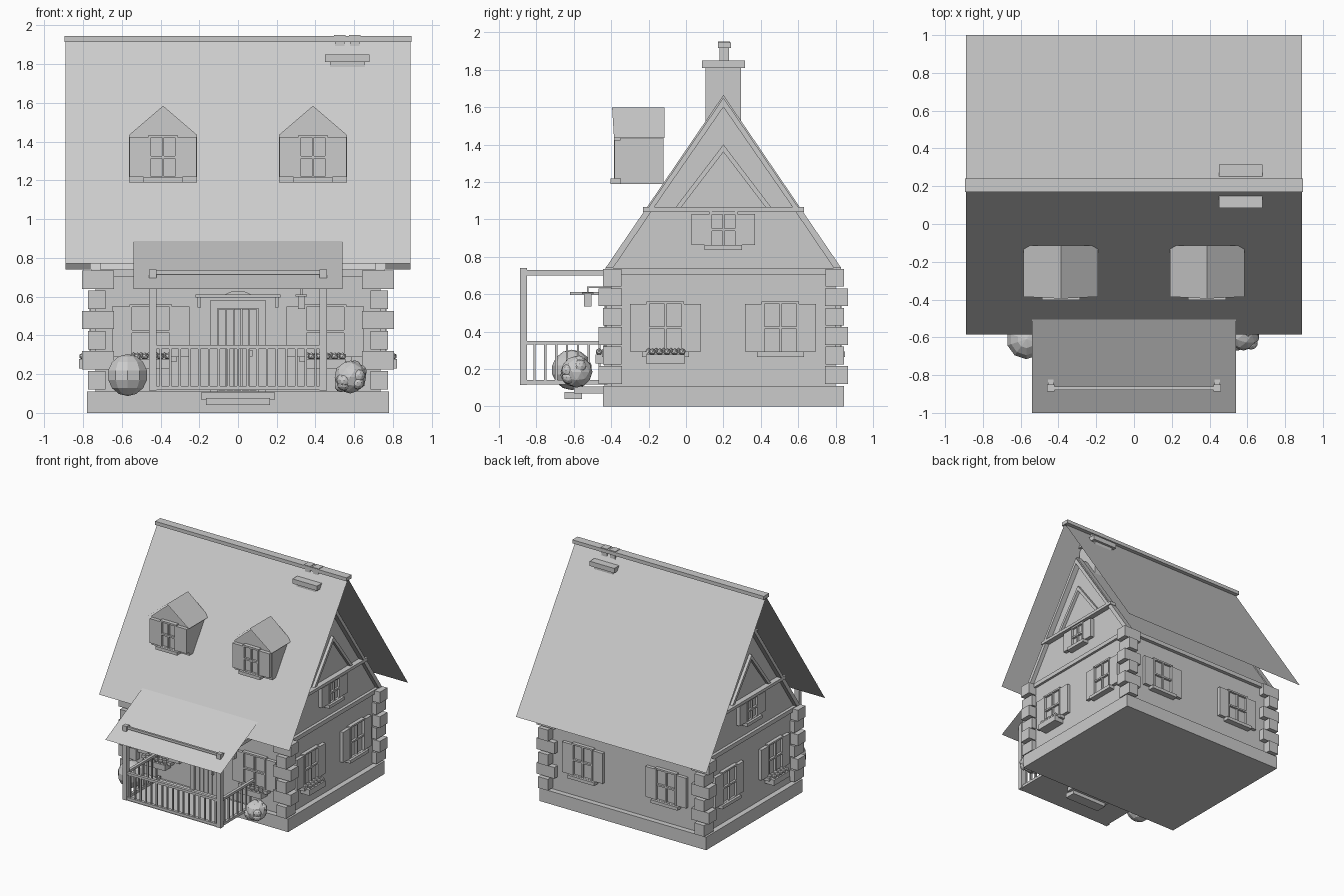
import bpy, bmesh, random
from math import pi
from mathutils import Matrix, Vector

if "Cube" in bpy.data.objects:
    bpy.data.objects.remove(bpy.data.objects["Cube"])

random.seed(4)
I = Matrix.Identity(4)


def finish(name, bm, M=I):
    me = bpy.data.meshes.new(name)
    bm.transform(M)
    bm.to_mesh(me)
    bm.free()
    ob = bpy.data.objects.new(name, me)
    bpy.context.collection.objects.link(ob)
    return ob


def boxes(name, items, M=I):
    """One object made of boxes (x0, x1, y0, y1, z0, z1)."""
    bm = bmesh.new()
    for x0, x1, y0, y1, z0, z1 in items:
        m = Matrix.Translation(((x0 + x1) / 2, (y0 + y1) / 2, (z0 + z1) / 2)) @ \
            Matrix.Diagonal((x1 - x0, y1 - y0, z1 - z0, 1))
        bmesh.ops.create_cube(bm, size=1, matrix=m)
    return finish(name, bm, M)


def sheet(name, quads):
    """Thin one-sided panels."""
    bm = bmesh.new()
    for q in quads:
        bm.faces.new([bm.verts.new(p) for p in q])
    bmesh.ops.remove_doubles(bm, verts=bm.verts[:], dist=1e-4)
    return finish(name, bm)


def prism(name, pts, a, b, axis='x'):
    """Extrude a profile (h, z) along an axis from a to b."""
    bm = bmesh.new()
    co = lambda h, z: (a, h, z) if axis == 'x' else (h, a, z)
    f = bm.faces.new([bm.verts.new(co(*p)) for p in pts])
    r = bmesh.ops.extrude_face_region(bm, geom=[f])
    d = Vector((b - a, 0, 0)) if axis == 'x' else Vector((0, b - a, 0))
    bmesh.ops.translate(bm, verts=[v for v in r['geom'] if isinstance(v, bmesh.types.BMVert)], vec=d)
    bmesh.ops.recalc_face_normals(bm, faces=bm.faces[:])
    return finish(name, bm)


def blobs(name, items, sub=1, M=I):
    bm = bmesh.new()
    for x, y, z, r in items:
        bmesh.ops.create_icosphere(bm, subdivisions=sub, radius=r, matrix=Matrix.Translation((x, y, z)))
    return finish(name, bm, M)


def place(x, y, ang):
    return Matrix.Translation((x, y, 0)) @ Matrix.Rotation(ang, 4, 'Z')


def window(name, M, z0, z1, w=0.2, s=0.09, flowers=False):
    """Framed window with shutters and sill, facing local -y."""
    h, t = w / 2, 0.014
    zm = (z0 + z1) / 2
    parts = [(-h, h, -0.012, 0.01, z0, z1)]
    for k in (-1, 1):
        for x0, x1, d in ((h - t, h, -0.032), (h, h + s, -0.028)):
            a, b = sorted((k * x0, k * x1))
            parts.append((a, b, d, 0.01, z0 + 0.012 * (d > -0.03), z1 - 0.012 * (d > -0.03)))
    for z in (z0, zm - t / 2, z1 - t):
        parts.append((-h + t, h - t, -0.03, 0, z, z + t))
    parts.append((-0.006, 0.006, -0.028, 0, z0 + t, z1 - t))
    parts.append((-h - 0.025, h + 0.025, -0.05, 0.01, z0 - 0.015, z0 + 0.012))
    boxes(name, parts, M)
    if flowers:
        boxes(name + "_planter", [(-0.105, 0.105, -0.085, 0, z0 - 0.05, z0 - 0.002)], M)
        blobs(name + "_flowers", [(-0.09 + 0.02 * i, -0.05 + 0.015 * (-1) ** i, z0 + 0.012, 0.02)
                                  for i in range(10)], 1, M)


# Foundation, walls and top plate
boxes("foundation", [(-0.78, 0.78, -0.445, 0.845, 0, 0.11)])
boxes("walls", [(-0.735, 0.735, -0.40, 0.80, 0.1, 0.74)])
boxes("wall_plate", [(-0.755, 0.755, -0.43, 0.83, 0.705, 0.74)])
prism("gable_attic", [(-0.42, 0.74), (0.82, 0.74), (0.2, 1.655)], -0.73, 0.73)

# Corner stones, alternating long side
stones = []
for i in range(6):
    z = 0.12 + 0.104 * i
    ox, lx, oy, ly = (0.805, 0.165, 0.645, 0.10) if i % 2 else (0.775, 0.09, 0.667, 0.125)
    for k in (-1, 1):
        for j in (-1, 1):
            xs, ys = sorted((k * ox, k * (ox - lx))), sorted((j * oy, j * (oy - ly)))
            stones.append((*xs, ys[0] + 0.2, ys[1] + 0.2, z, z + 0.095))
boxes("corner_stones", stones)

# Gable trim: barge boards, cross band and inner triangle
for k, side in ((-1, "left"), (1, "right")):
    for j, end in ((-1, "front"), (1, "back")):
        Y = lambda d: 0.2 + j * d
        prism(f"barge_board_{side}_{end}", [(Y(0.63), 0.74), (Y(0.59), 0.74), (Y(0), 1.61), (Y(0), 1.665)],
              k * 0.71, k * 0.765)
        prism(f"gable_inner_trim_{side}_{end}", [(Y(0.255), 1.065), (Y(0.225), 1.065), (Y(0), 1.36), (Y(0), 1.40)],
              k * 0.72, k * 0.755)
        prism(f"gable_upper_trim_{side}_{end}", [(Y(0.40), 1.065), (Y(0.37), 1.065), (Y(0), 1.60), (Y(0), 1.65)],
              k * 0.72, k * 0.775)
    boxes(f"gable_band_{side}", [(min(k * .72, k * .775), max(k * .72, k * .775), -0.23, 0.63, 1.04, 1.065)])

# Windows on all sides
for k, side in ((-1, "left"), (1, "right")):
    M = lambda y: place(k * 0.735, y, k * pi / 2)
    window(f"window_{side}_front", M(-0.11), 0.28, 0.56, flowers=True)
    window(f"window_{side}_back", M(0.505), 0.28, 0.56)
    window(f"window_{side}_gable", M(0.2), 0.85, 1.04, 0.15, 0.095)
    window(f"window_front_{side}", place(k * 0.45, -0.40, 0), 0.28, 0.56, 0.22, flowers=True)
    window(f"window_back_{side}", place(k * 0.39, 0.80, pi), 0.28, 0.56)

# Main roof panels and ridge cap
X, R = 0.89, (0.2, 1.925)
sheet("main_roof", [[(-X, -0.585, 0.77), (X, -0.585, 0.77), (X, *R), (-X, *R)],
                    [(X, 1.0, 0.74), (-X, 1.0, 0.74), (-X, *R), (X, *R)]])
boxes("ridge_cap", [(-0.895, 0.895, 0.17, 0.24, 1.915, 1.945)])

# Chimney with two pots
boxes("chimney", [(0.475, 0.655, 0.105, 0.295, 1.5, 1.81), (0.45, 0.68, 0.085, 0.315, 1.81, 1.85)])
boxes("chimney_pots", [b for x in (0.525, 0.603) for b in (
    (x - 0.024, x + 0.024, 0.178, 0.23, 1.85, 1.93), (x - 0.03, x + 0.03, 0.172, 0.236, 1.925, 1.95))])

# Dormers
for k, side in ((-1, "left"), (1, "right")):
    c = k * 0.387
    prism(f"dormer_{side}", [(c - 0.175, 1.19), (c + 0.175, 1.19), (c + 0.175, 1.435), (c, 1.585), (c - 0.175, 1.435)],
          -0.35, -0.12, 'y')
    sheet(f"dormer_roof_{side}", [
        [(c - 0.197, -0.385, 1.435), (c, -0.395, 1.597), (c, -0.115, 1.597), (c - 0.197, -0.115, 1.435)][::-1],
        [(c + 0.197, -0.385, 1.435), (c, -0.395, 1.597), (c, -0.115, 1.597), (c + 0.197, -0.115, 1.435)]])
    window(f"dormer_window_{side}", place(c, -0.353, 0), 1.205, 1.435, 0.15, 0.098)

# Porch roof, floor, posts and beams
sheet("porch_roof", [[(-0.54, -1.0, 0.64), (0.54, -1.0, 0.64), (0.54, -0.5, 0.89), (-0.54, -0.5, 0.89)]])
sheet("porch_floor", [[(-0.44, -0.885, 0.115), (0.44, -0.885, 0.115), (0.44, -0.42, 0.115), (-0.44, -0.42, 0.115)]])
boxes("porch_posts", [(k * 0.44 - 0.02, k * 0.44 + 0.02, -0.888, -0.85, 0.115, 0.74) for k in (-1, 1)])
boxes("porch_beams", [(-0.43, 0.43, -0.878, -0.86, 0.715, 0.735)] +
      [(k * 0.44 - 0.014, k * 0.44 + 0.014, -0.86, -0.40, 0.7, 0.728) for k in (-1, 1)])

# Porch railing
rail = []
for z0, z1 in ((0.118, 0.14), (0.33, 0.35)):
    rail.append((-0.43, 0.43, -0.882, -0.858, z0, z1))
    rail += [(k * 0.44 - 0.012, k * 0.44 + 0.012, -0.86, -0.42, z0, z1) for k in (-1, 1)]
for i in range(17):
    x = -0.4 + 0.05 * i
    rail.append((x - 0.006, x + 0.006, -0.876, -0.864, 0.135, 0.335))
for i in range(7):
    y = -0.81 + 0.058 * i
    rail += [(k * 0.44 - 0.006, k * 0.44 + 0.006, y - 0.006, y + 0.006, 0.135, 0.335) for k in (-1, 1)]
boxes("porch_railing", rail)

# Steps under the porch
boxes("steps", [(-0.165, 0.165, -0.65, -0.555, 0.04, 0.078), (-0.19, 0.19, -0.6, -0.445, 0.07, 0.105)])

# Door with planks, frame, handle and hood
boxes("door", [(-0.1 + 0.04 * i, -0.064 + 0.04 * i, -0.425, -0.39, 0.115, 0.535) for i in range(5)])
boxes("door_frame", [(-0.145, -0.105, -0.435, -0.39, 0.11, 0.575), (0.105, 0.145, -0.435, -0.39, 0.11, 0.575),
                     (-0.145, 0.145, -0.435, -0.39, 0.54, 0.58)])
boxes("door_handle", [(0.06, 0.075, -0.445, -0.42, 0.29, 0.325)])
boxes("door_hood", [(-0.22, 0.22, -0.62, -0.40, 0.595, 0.612)] +
      [(k * 0.2 - 0.01, k * 0.2 + 0.01, -0.46, -0.40, 0.545, 0.6) for k in (-1, 1)])
prism("door_arch", [(-0.07, 0.61), (0.07, 0.61), (0.035, 0.626), (-0.035, 0.626)], -0.44, -0.40, 'y')

# Wall lantern
boxes("lantern", [(0.31, 0.345, -0.545, -0.505, 0.535, 0.6), (0.298, 0.357, -0.555, -0.495, 0.6, 0.61),
                  (0.323, 0.333, -0.53, -0.40, 0.632, 0.642), (0.323, 0.333, -0.53, -0.52, 0.61, 0.64)])

# Bushes
bm = bmesh.new()
bmesh.ops.create_uvsphere(bm, u_segments=10, v_segments=7, radius=0.108)
finish("bush_left", bm, Matrix.Translation((-0.57, -0.61, 0.195)))
bits = [(0.58, -0.585, 0.185, 0.085)]
for i in range(9):
    v = Vector((random.uniform(-1, 1), random.uniform(-1, 0.6), random.uniform(-1, 1))).normalized() * 0.062
    bits.append((0.58 + v.x, -0.585 + v.y, 0.18 + v.z, 0.035))
blobs("bush_right", bits, 2)
